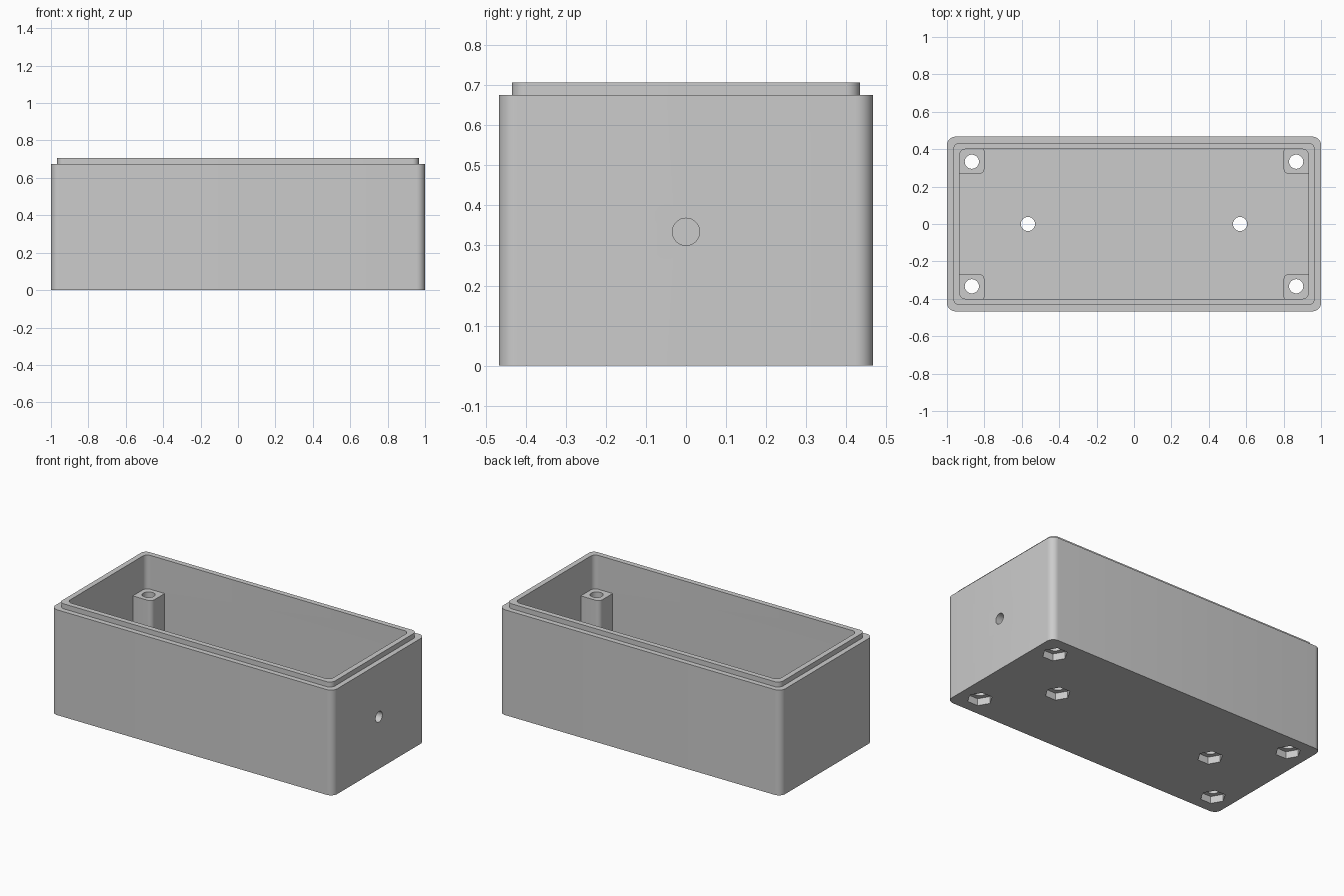
import bpy, bmesh, math

cube = bpy.data.objects.get("Cube")
if cube:
    bpy.data.objects.remove(cube, do_unlink=True)

# Single grey plastic
GREY = (0.6, 0.6, 0.6, 1.0)
plastic = bpy.data.materials.new("grey_plastic")
plastic.use_nodes = True
plastic.diffuse_color = GREY
plastic.node_tree.nodes["Principled BSDF"].inputs["Base Color"].default_value = GREY


def prism(name, points, z0, z1):
    """Extrude a closed outline from z0 to z1."""
    bm = bmesh.new()
    face = bm.faces.new([bm.verts.new((x, y, z0)) for x, y in points])
    grown = bmesh.ops.extrude_face_region(bm, geom=[face])["geom"]
    for v in grown:
        if isinstance(v, bmesh.types.BMVert):
            v.co.z = z1
    bmesh.ops.recalc_face_normals(bm, faces=bm.faces)
    mesh = bpy.data.meshes.new(name)
    bm.to_mesh(mesh)
    bm.free()
    mesh.materials.append(plastic)
    obj = bpy.data.objects.new(name, mesh)
    bpy.context.collection.objects.link(obj)
    return obj


def rounded_rect(hx, hy, r, cx=0, cy=0, steps=8):
    pts = []
    for i, (sx, sy) in enumerate([(1, 1), (-1, 1), (-1, -1), (1, -1)]):
        for k in range(steps + 1):
            a = (i + k / steps) * math.pi / 2
            pts.append((cx + sx * (hx - r) + r * math.cos(a),
                        cy + sy * (hy - r) + r * math.sin(a)))
    return pts


def polygon(r, sides, cx=0, cy=0):
    turns = [2 * math.pi * k / sides for k in range(sides)]
    return [(cx + r * math.cos(a), cy + r * math.sin(a)) for a in turns]


def combine(target, tool, operation):
    """Apply a boolean and discard the tool."""
    mod = target.modifiers.new(tool.name, "BOOLEAN")
    mod.operation, mod.solver, mod.object = operation, "EXACT", tool
    bpy.context.view_layer.objects.active = target
    bpy.ops.object.modifier_apply(modifier=mod.name)
    bpy.data.objects.remove(tool, do_unlink=True)


HX, HY, WALL, RIM, TOP = 1.0, 0.467, 0.067, 0.675, 0.707
POST_X, POST_Y, POST_TOP = 0.867, 0.333, 0.49
corners = [(sx, sy) for sx in (-1, 1) for sy in (-1, 1)]

# Outer shell with a stepped lip, hollowed out
box = prism("enclosure_box", rounded_rect(HX, HY, 0.045), 0, RIM)
combine(box, prism("lip", rounded_rect(HX - 0.033, HY - 0.033, 0.036), 0.4, TOP), "UNION")
combine(box, prism("cavity", rounded_rect(HX - WALL, HY - WALL, 0.033), WALL, 1), "DIFFERENCE")

# Corner screw posts, sunk slightly into walls and floor
for sx, sy in corners:
    outline = rounded_rect(0.075, 0.075, 0.03, sx * 0.875, sy * 0.342)
    combine(box, prism("post", outline, 0.03, POST_TOP), "UNION")

# Screw holes with hexagonal nut pockets underneath
spots = [(sx * POST_X, sy * POST_Y) for sx, sy in corners] + [(-0.567, 0), (0.567, 0)]
for x, y in spots:
    combine(box, prism("screw_hole", polygon(0.038, 32, x, y), -0.1, 1), "DIFFERENCE")
    combine(box, prism("nut_pocket", polygon(0.074, 6, x, y), -0.1, 0.045), "DIFFERENCE")

# Cable hole through the +x end wall
cable = prism("cable_hole", polygon(0.034, 32), -0.15, 0.15)
cable.rotation_euler = (0, math.pi / 2, 0)
cable.location = (HX, 0, 0.334)
bpy.context.view_layer.update()
combine(box, cable, "DIFFERENCE")

# Smooth the fillets and holes, keep the edges sharp
bpy.ops.object.select_all(action="DESELECT")
box.select_set(True)
bpy.context.view_layer.objects.active = box
bpy.ops.object.shade_smooth_by_angle(angle=math.radians(30))
